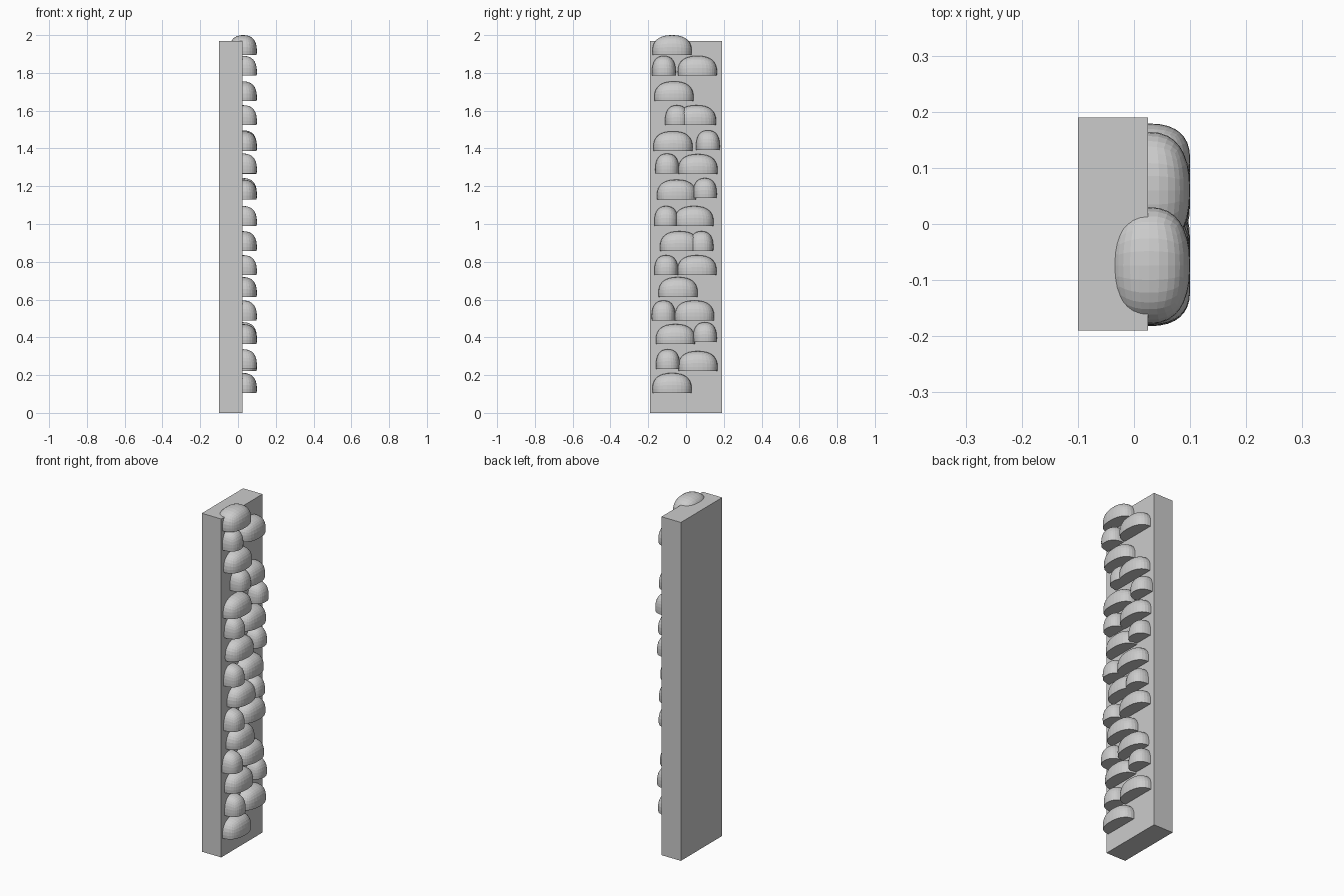
import bpy, bmesh
from mathutils import Matrix, Vector

if "Cube" in bpy.data.objects:
    bpy.data.objects.remove(bpy.data.objects["Cube"])

HEIGHT, DEPTH, POWER, CUT = 0.105, 0.073, 2.4, 0.25


def new_object(name, bm):
    mesh = bpy.data.meshes.new(name)
    bm.to_mesh(mesh)
    bm.free()
    obj = bpy.data.objects.new(name, mesh)
    bpy.context.collection.objects.link(obj)
    return obj


# tall backing board
bm = bmesh.new()
bmesh.ops.create_cube(bm, size=1, matrix=Matrix.Translation((-0.0375, 0, 0.985))
                      @ Matrix.Diagonal((0.125, 0.38, 1.97, 1)))
new_object("backing_board", bm)


# rounded block swollen into a boxy dome with a flat base
def dome_mesh(name, half_width):
    bm = bmesh.new()
    bmesh.ops.create_cube(bm, size=2)
    bmesh.ops.subdivide_edges(bm, edges=bm.edges[:], cuts=7, use_grid_fill=True)
    for v in bm.verts:
        n = v.co.normalized()
        v.co = n / sum(abs(c) ** POWER for c in n) ** (1 / POWER)
    cut = bmesh.ops.bisect_plane(bm, geom=bm.verts[:] + bm.edges[:] + bm.faces[:],
                                 plane_co=(0, 0, -CUT), plane_no=(0, 0, -1),
                                 clear_outer=True)
    rim = [e for e in cut["geom_cut"] if isinstance(e, bmesh.types.BMEdge)]
    bmesh.ops.edgeloop_fill(bm, edges=rim)
    bmesh.ops.translate(bm, verts=bm.verts, vec=Vector((0, 0, CUT)))
    bmesh.ops.scale(bm, verts=bm.verts, vec=(DEPTH, half_width, HEIGHT / (1 + CUT)))
    bmesh.ops.recalc_face_normals(bm, faces=bm.faces)
    mesh = bpy.data.meshes.new(name)
    bm.to_mesh(mesh)
    bm.free()
    return mesh


wide, narrow = dome_mesh("wide_dome", 0.104), dome_mesh("narrow_dome", 0.063)

# dome positions as (y centre, base height), from bottom to top
wide_spots = [(-.074, .106), (.063, .222), (-.056, .365), (.045, .49), (-.042, .614),
              (.058, .73), (-.034, .857), (.042, .99), (-.05, 1.13), (.063, 1.265),
              (-.069, 1.386), (.055, 1.524), (-.064, 1.65), (.06, 1.785), (-.074, 1.895)]
narrow_spots = [(-.096, .232), (.1, .375), (-.119, .49), (-.105, .73), (.082, .857),
                (-.105, .99), (.1, 1.138), (-.1, 1.268), (.116, 1.391), (-.048, 1.524),
                (-.117, 1.785)]
for mesh, spots in ((wide, wide_spots), (narrow, narrow_spots)):
    for y, z in spots:
        obj = bpy.data.objects.new(mesh.name, mesh)
        obj.location = (0.027, y, z)
        bpy.context.collection.objects.link(obj)
